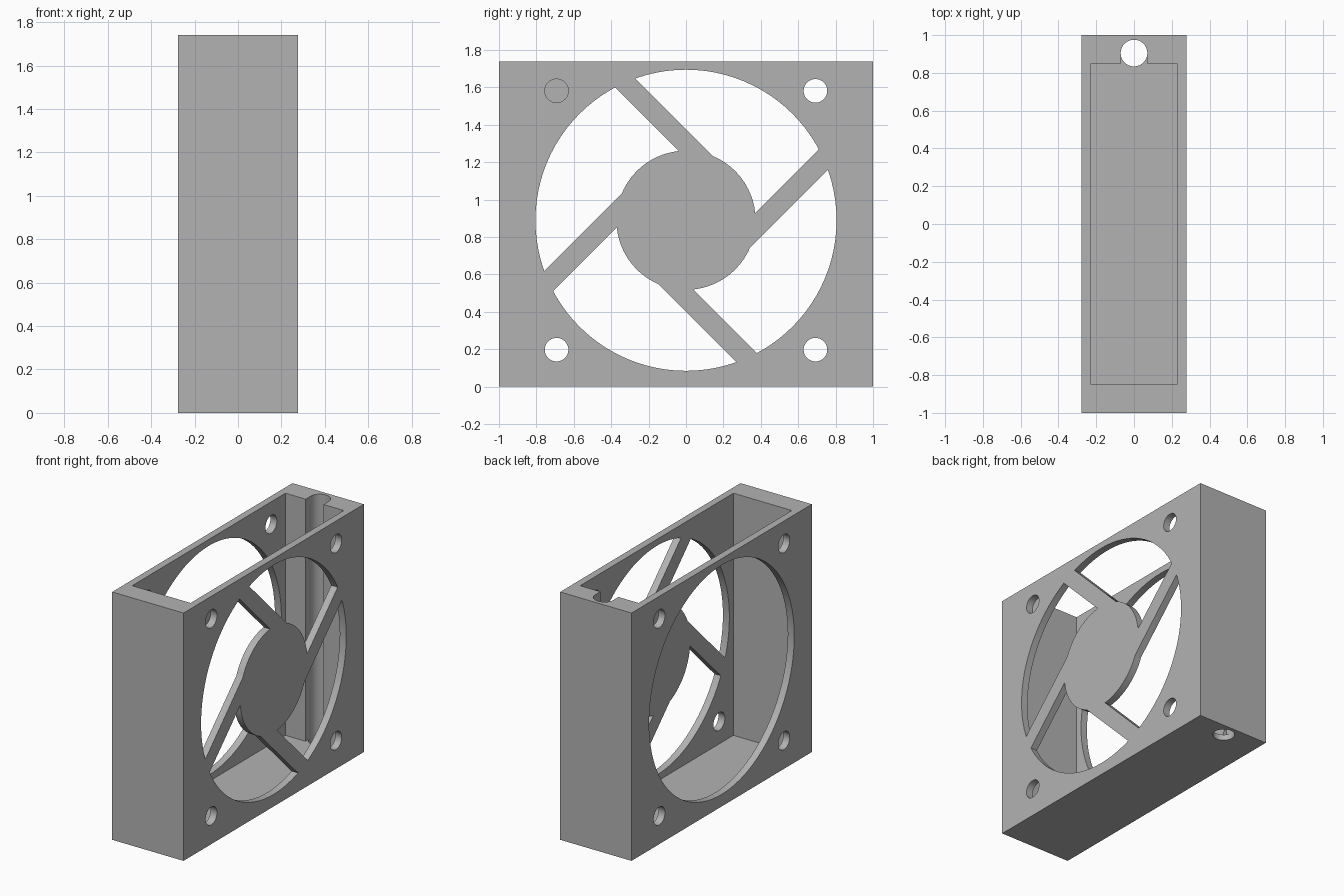
import bpy, math
from mathutils import Matrix

if "Cube" in bpy.data.objects:
    bpy.data.objects.remove(bpy.data.objects["Cube"])

HALF_X, TOP, WALL, FLOOR = 0.277, 1.74, 0.05, 0.04
CZ = 0.89          # height of the fan axis
RING_R, HUB_R = 0.805, 0.372


def box(name, x0, x1, y0, y1, z0, z1):
    bpy.ops.mesh.primitive_cube_add(size=1)
    o = bpy.context.object
    o.name = name
    o.data.transform(Matrix.Translation(((x0 + x1) / 2, (y0 + y1) / 2, (z0 + z1) / 2))
                     @ Matrix.Diagonal((x1 - x0, y1 - y0, z1 - z0, 1)))
    return o


def cylinder(name, r, length, loc, along_x=True, sides=96):
    bpy.ops.mesh.primitive_cylinder_add(vertices=sides, radius=r, depth=length)
    o = bpy.context.object
    o.name = name
    turn = Matrix.Rotation(math.pi / 2, 4, 'Y') if along_x else Matrix()
    o.data.transform(Matrix.Translation(loc) @ turn)
    return o


def cut(target, cutter):
    m = target.modifiers.new("cut", 'BOOLEAN')
    m.operation, m.solver, m.object = 'DIFFERENCE', 'EXACT', cutter
    bpy.context.view_layer.objects.active = target
    bpy.ops.object.modifier_apply(modifier=m.name)
    bpy.data.objects.remove(cutter)


# Outer housing with an open-topped pocket
housing = box("fan_housing", -HALF_X, HALF_X, -1, 1, 0, TOP)
inner = HALF_X - WALL
cut(housing, box("pocket", -inner, inner, -0.85, 0.85, FLOOR, TOP + 0.2))

# Cable channel in the back wall: slot plus a bore through the floor
cut(housing, box("slot", -0.07, 0.07, 0.8, 0.905, FLOOR, TOP + 0.2))
cut(housing, cylinder("bore", 0.0705, 2.4, (0, 0.905, 0.9), along_x=False, sides=48))

# Plain round opening on the left plate
cut(housing, cylinder("left_opening", RING_R, 0.2, (-HALF_X, 0, CZ)))

# Right opening keeps a hub and four offset spokes
opening = cylinder("right_opening", RING_R, 0.2, (HALF_X, 0, CZ))
cut(opening, cylinder("hub", HUB_R, 0.5, (HALF_X, 0, CZ)))
for i in range(4):
    spoke = box("spoke", -0.25, 0.25, 0.235, 0.345, 0.05, 1.0)
    spoke.data.transform(Matrix.Translation((HALF_X, 0, CZ))
                         @ Matrix.Rotation(math.radians(45 + 90 * i), 4, 'X'))
    cut(opening, spoke)
cut(housing, opening)

# Screw holes through both plates
for y in (-0.692, 0.692):
    for z in (CZ - 0.692, CZ + 0.692):
        cut(housing, cylinder("screw_hole", 0.063, 1.0, (0, y, z), sides=48))

# Colour and shading
grey = bpy.data.materials.new("grey")
grey.diffuse_color = (0.45, 0.45, 0.45, 1)
grey.use_nodes = True
grey.node_tree.nodes["Principled BSDF"].inputs["Base Color"].default_value = grey.diffuse_color
housing.data.materials.clear()
housing.data.materials.append(grey)
for p in housing.data.polygons:
    p.material_index = 0
bpy.ops.object.select_all(action='DESELECT')
housing.select_set(True)
bpy.context.view_layer.objects.active = housing
bpy.ops.object.shade_smooth_by_angle(angle=math.radians(30))
